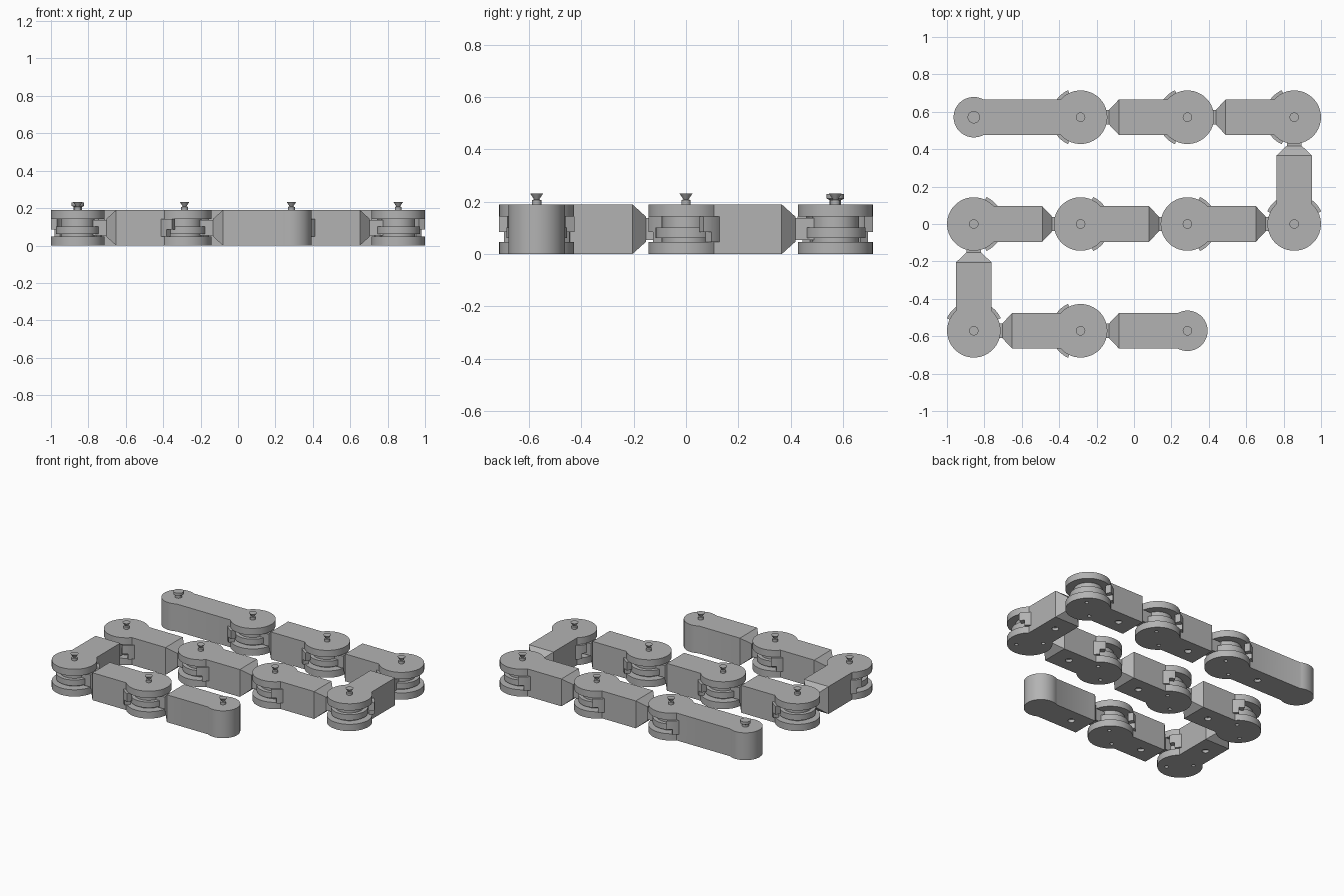
import bpy, bmesh
from math import sin, cos, asin, atan2, radians, pi
from mathutils import Matrix

cube = bpy.data.objects.get("Cube")
if cube:
    bpy.data.objects.remove(cube, do_unlink=True)

PITCH, HALF, H = 0.571, 0.095, 0.19      # joint spacing, half width, height
DISC, ROUND = 0.143, 0.108               # fork disc and plain end radii
LOW, HIGH = 0.047, 0.143                 # slot between the fork discs
FRONT, NECK = -0.366, -0.418             # taper start and tip

grey = bpy.data.materials.new("plain grey")
grey.use_nodes = True
colour = (0.45, 0.45, 0.45, 1)
grey.diffuse_color = colour
grey.node_tree.nodes["Principled BSDF"].inputs["Base Color"].default_value = colour


def arc(cx, r, a0, a1, n=40):
    return [(cx + r * cos(a0 + (a1 - a0) * i / n), r * sin(a0 + (a1 - a0) * i / n))
            for i in range(n + 1)]


def prism(bm, outline, z0, z1):
    base = [bm.verts.new((x, y, z0)) for x, y in outline]
    top = [bm.verts.new((x, y, z1)) for x, y in outline]
    bm.faces.new(base[::-1])
    bm.faces.new(top)
    for i in range(len(base)):
        j = (i + 1) % len(base)
        bm.faces.new((base[i], base[j], top[j], top[i]))


def disc(bm, cx, r, z0, z1, cy=0, n=48):
    pts = [(x, y + cy) for x, y in arc(cx, r, 0, 2 * pi, n)[:-1]]
    prism(bm, pts, z0, z1)


def lathe(bm, profile, n=32):
    rings = [[bm.verts.new((r * cos(2 * pi * i / n), r * sin(2 * pi * i / n), z))
              for i in range(n)] for r, z in profile]
    for a, b in zip(rings, rings[1:]):
        for i in range(n):
            j = (i + 1) % n
            bm.faces.new((a[i], a[j], b[j], b[i]))
    bm.faces.new(rings[0][::-1])
    bm.faces.new(rings[-1])


def finish(mesh):
    if not mesh.materials:
        mesh.materials.append(grey)
    for p in mesh.polygons:
        p.use_smooth = True
    mesh.set_sharp_from_angle(angle=radians(30))
    return mesh


def make(name, build):
    bm = bmesh.new()
    build(bm)
    bmesh.ops.recalc_face_normals(bm, faces=bm.faces)
    mesh = bpy.data.meshes.new(name)
    bm.to_mesh(mesh)
    bm.free()
    return finish(mesh)


def put(name, mesh, matrix=Matrix()):
    ob = bpy.data.objects.new(name, mesh)
    ob.matrix_world = matrix
    bpy.context.collection.objects.link(ob)
    return ob


def body(r_end, plain_start=False):
    """Keyhole shaped bar, with its own joint at the origin."""
    def build(bm):
        a = pi - asin(HALF / r_end)
        outline = arc(0, r_end, -a, a)
        if plain_start:
            b = asin(HALF / ROUND)
            outline += arc(-PITCH, ROUND, b, 2 * pi - b)
        else:
            outline += [(FRONT, HALF), (FRONT, -HALF)]
        prism(bm, outline, 0, H)
    return build


def cutters(fork):
    """Slot between the discs and the shallow holes underneath."""
    def build(bm):
        if fork:
            disc(bm, 0, 0.146, LOW, HIGH)
            for x, y in ((0.06, 0.06), (-0.06, -0.06)):
                disc(bm, x, 0.012, -0.02, 0.02, y, 16)
        disc(bm, -0.25, 0.022, -0.02, 0.02, 0, 24)
    return build


def cut_body(name, r_end, plain_start=False):
    ob = put(name, make(name, body(r_end, plain_start)))
    tool = put("cutter", make("cutter", cutters(r_end == DISC)))
    tool.hide_render = True
    mod = ob.modifiers.new("slot", "BOOLEAN")
    mod.operation, mod.solver, mod.object = "DIFFERENCE", "EXACT", tool
    deps = bpy.context.evaluated_depsgraph_get()
    mesh = bpy.data.meshes.new_from_object(ob.evaluated_get(deps))
    bpy.data.objects.remove(ob, do_unlink=True)
    bpy.data.objects.remove(tool, do_unlink=True)
    return finish(mesh)


def stops(bm):
    # curved collar behind the joint, stepped at both tips
    def sector(a0, a1, z0, z1):
        a0, a1 = radians(a0), radians(a1)
        prism(bm, arc(0, 0.159, a0, a1, 24) + arc(0, 0.122, a1, a0, 24), z0, z1)
    sector(128, 232, LOW, HIGH)
    sector(115, 128, 0.085, HIGH)
    sector(232, 245, 0.085, HIGH)


def taper(bm):
    loops = [[bm.verts.new((x, y, z)) for y, z in
              ((-w, z0), (w, z0), (w, z1), (-w, z1))]
             for x, w, z0, z1 in ((FRONT, HALF, 0, H), (NECK, 0.04, LOW, HIGH))]
    bm.faces.new(loops[0])
    bm.faces.new(loops[1][::-1])
    for i in range(4):
        j = (i + 1) % 4
        bm.faces.new((loops[0][i], loops[0][j], loops[1][j], loops[1][i]))


def hub(bm):
    # turning core, its flange and the neck to the taper
    disc(bm, -PITCH, 0.09, LOW, HIGH)
    disc(bm, -PITCH, 0.116, 0.062, 0.102)
    prism(bm, [(-PITCH + 0.07, -0.038), (NECK, -0.038),
               (NECK, 0.038), (-PITCH + 0.07, 0.038)], 0.053, 0.137)


fork_mesh = cut_body("fork_body", DISC)
start_mesh = cut_body("start_body", DISC, True)
end_mesh = cut_body("end_body", ROUND)
stop_mesh, taper_mesh, hub_mesh = make("stops", stops), make("taper", taper), make("hub", hub)
pin_mesh = make("pin", lambda bm: lathe(
    bm, [(0.018, 0.18), (0.018, 0.206), (0.01, 0.209), (0.025, 0.232)]))
big_pin_mesh = make("start_pin", lambda bm: lathe(
    bm, [(0.022, 0.18), (0.022, 0.206), (0.033, 0.212), (0.033, 0.23)]))

# Joint positions along the folded chain, on a grid of 4 columns and 3 rows
path = [(c, 2) for c in range(4)] + [(c, 1) for c in range(3, -1, -1)]
path += [(c, 0) for c in range(3)]
joints = [((c - 1.5) * PITCH, (r - 1) * PITCH) for c, r in path]

put("start_pin", big_pin_mesh, Matrix.Translation((*joints[0], 0)))
last = len(joints) - 1
for i in range(1, last + 1):
    (px, py), (qx, qy) = joints[i - 1], joints[i]
    m = Matrix.Translation((qx, qy, 0)) @ Matrix.Rotation(atan2(qy - py, qx - px), 4, "Z")
    put(f"link_body_{i}", start_mesh if i == 1 else end_mesh if i == last else fork_mesh, m)
    put(f"joint_pin_{i}", pin_mesh, m)
    if i > 1:
        put(f"link_taper_{i}", taper_mesh, m)
        put(f"joint_hub_{i}", hub_mesh, m)
    if i < last:
        put(f"joint_stops_{i}", stop_mesh, m)
